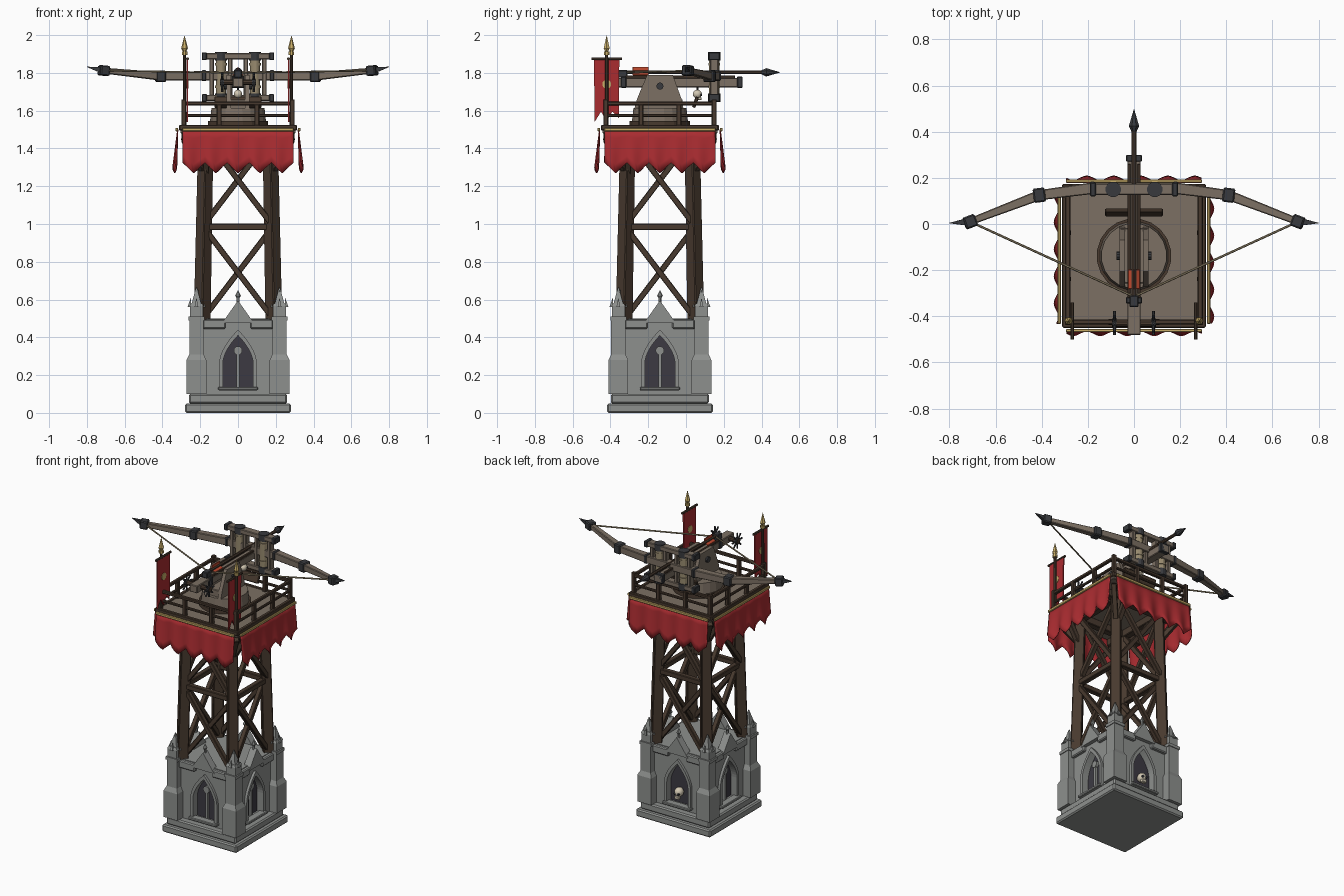
import bpy, bmesh, math
from mathutils import Matrix, Vector

if "Cube" in bpy.data.objects:
    bpy.data.objects.remove(bpy.data.objects["Cube"])

C = -0.138                      # tower axis offset in y
I = Matrix.Identity(4)


def material(name, rgb):
    m = bpy.data.materials.new(name)
    m.diffuse_color = (*rgb, 1)
    m.use_nodes = True
    m.node_tree.nodes["Principled BSDF"].inputs["Base Color"].default_value = m.diffuse_color
    return m


STONE = material("stone", (.27, .28, .27))
DARK = material("dark_wood", (.065, .042, .028))
WOOD = material("pale_wood", (.20, .16, .125))
IRON = material("iron", (.04, .042, .047))
RED = material("red_cloth", (.40, .025, .03))
GOLD = material("gold", (.58, .42, .14))
ROPE = material("rope", (.32, .26, .16))
PANE = material("dark_pane", (.045, .042, .055))
BONE = material("bone", (.65, .58, .45))
FEATHER = material("feather", (.55, .07, .03))


def finish(name, me, mat, M=I, bevel=0, smooth=False):
    ob = bpy.data.objects.new(name, me)
    bpy.context.collection.objects.link(ob)
    me.materials.clear()
    me.materials.append(mat)
    ob.matrix_world = M
    if bevel:
        b = ob.modifiers.new("bevel", 'BEVEL')
        b.width, b.segments = bevel, 1
    for p in me.polygons:
        p.use_smooth = smooth
    return ob


def from_bm(name, bm, mat, M=I, bevel=0, smooth=False):
    me = bpy.data.meshes.new(name)
    bm.to_mesh(me)
    bm.free()
    return finish(name, me, mat, M, bevel, smooth)


def box(name, loc, size, mat, M=I, bevel=.004, rx=0):
    bm = bmesh.new()
    bmesh.ops.create_cube(bm, size=1, matrix=Matrix.Translation(loc) @ Matrix.Rotation(rx, 4, 'X')
                          @ Matrix.Diagonal((*size, 1)))
    return from_bm(name, bm, mat, M, bevel)


def rod(name, p, q, r1, r2, mat, n=10, M=I, bevel=0):
    """Tapered n-sided bar from p to q; for n=4 the radii are half widths."""
    p, q = Vector(p), Vector(q)
    k = math.sqrt(2) if n == 4 else 1
    rot = (q - p).to_track_quat('Z', 'Y').to_matrix().to_4x4()
    bm = bmesh.new()
    bmesh.ops.create_cone(bm, cap_ends=True, segments=n, radius1=r1 * k, radius2=r2 * k, depth=(q - p).length,
                          matrix=Matrix.Translation((p + q) / 2) @ rot @ Matrix.Rotation(math.pi / n, 4, 'Z'))
    return from_bm(name, bm, mat, M, bevel)


def plate(name, loops, y0, y1, mat, M=I):
    """Outlines in x,z (later loops are holes) extruded from y0 to y1."""
    cu = bpy.data.curves.new(name, 'CURVE')
    cu.dimensions, cu.fill_mode, cu.extrude = '2D', 'BOTH', abs(y1 - y0) / 2
    for pts in loops:
        s = cu.splines.new('POLY')
        s.points.add(len(pts) - 1)
        for sp, (x, z) in zip(s.points, pts):
            sp.co = (x, z, 0, 1)
        s.use_cyclic_u = True
    tmp = bpy.data.objects.new("tmp", cu)
    bpy.context.collection.objects.link(tmp)
    dg = bpy.context.evaluated_depsgraph_get()
    me = bpy.data.meshes.new_from_object(tmp.evaluated_get(dg))
    bpy.data.objects.remove(tmp)
    me.transform(Matrix.Translation((0, (y0 + y1) / 2, 0)) @ Matrix.Rotation(math.pi / 2, 4, 'X'))
    return finish(name, me, mat, M)


def arch(w, z0, spring, apex, n=8):
    right = [(w * (1 - (i / n) ** 1.8), spring + (apex - spring) * i / n) for i in range(n + 1)]
    return [(w, z0)] + right + [(-x, z) for x, z in reversed(right[:-1])] + [(-w, z0)]


def skull(name, x, y, z, s, face, M=I):
    bm = bmesh.new()
    bmesh.ops.create_uvsphere(bm, u_segments=14, v_segments=10, radius=s,
                              matrix=Matrix.Translation((x, y, z)) @ Matrix.Diagonal((.9, 1, .95, 1)))
    from_bm(name, bm, BONE, M, smooth=True)
    box(name + "_jaw", (x, y + face * s * .5, z - s), (s, s * .8, s * .7), BONE, M, .003)
    for e in (-1, 1):
        rod(name + "_eye", (x + e * s * .38, y + face * s * .6, z - s * .15),
            (x + e * s * .38, y + face * s * 1.0, z - s * .15), s * .27, s * .25, IRON, 8, M)


# ---- stone base plinth and core
T = Matrix.Translation((0, C, 0))
box("plinth_lower", (0, 0, .025), (.56, .56, .05), STONE, T, .008)
box("plinth_upper", (0, 0, .075), (.52, .52, .05), STONE, T, .008)
box("window_backing", (0, 0, .29), (.37, .37, .38), PANE, T, 0)
box("base_roof", (0, 0, .485), (.42, .42, .03), STONE, T, 0)

for k in range(4):
    M = T @ Matrix.Rotation(k * math.pi / 2, 4, 'Z')
    # wall with pointed window, frame, sill, gable
    wall = [(-.2, .1), (.2, .1), (.2, .5), (-.2, .5)]
    plate("wall", [wall, arch(.08, .13, .26, .41)], -.215, -.18, STONE, M)
    plate("window_frame", [arch(.1, .13, .26, .44), arch(.08, .13, .26, .41)], -.232, -.21, STONE, M)
    box("window_sill", (0, -.225, .128), (.21, .05, .018), STONE, M)
    for x in (-.125, .125):
        box("cornice", (x, -.222, .47), (.12, .03, .05), STONE, M, .006)
    plate("gable", [[(-.085, .475), (.085, .475), (0, .595)]], -.24, -.19, STONE, M)
    rod("gable_finial", (0, -.215, .57), (0, -.215, .62), .008, .008, STONE, 6, M)
    rod("gable_finial_bud", (0, -.215, .605), (0, -.215, .62), .006, .015, STONE, 6, M)
    rod("gable_finial_tip", (0, -.215, .62), (0, -.215, .65), .015, 0, STONE, 6, M)
    if k == 2:
        skull("niche_skull", 0, -.212, .215, .032, -1, M)
    else:
        box("mullion", (0, -.19, .23), (.016, .022, .2), STONE, M, 0)
        rod("tracery_disc", (0, -.18, .33), (0, -.204, .33), .023, .023, STONE, 12, M)
    # corner buttress and pinnacle
    for z0, z1, a, b in ((.1, .28, .052, .052), (.28, .31, .052, .038), (.31, .49, .038, .038),
                         (.49, .51, .043, .043), (.51, .565, .034, .034), (.565, .58, .037, .03),
                         (.58, .665, .025, .002)):
        rod("buttress", (-.22, -.22, z0), (-.22, -.22, z1), a, b, STONE, 4, M)
    for x, y in ((-.037, 0), (.037, 0), (0, -.037), (0, .037)):
        rod("pinnacle_crocket", (-.22 + x, -.22 + y, .56), (-.22 + x * .8, -.22 + y * .8, .61), .01, 0, STONE, 4, M)
    rod("pinnacle_bud", (-.22, -.22, .635), (-.22, -.22, .65), .01, .01, STONE, 6, M)
    # timber legs, braces and deck supports
    rod("leg", (-.19, -.19, .48), (-.17, -.17, 1.48), .034, .031, DARK, 4, M, .005)
    box("mid_tie", (0, -.18, .985), (.33, .035, .035), DARK, M)
    for za, zb in ((.52, .96), (1.01, 1.45)):
        for s in (-1, 1):
            rod("cross_brace", (-.17 * s, -.185 + .008 * s, za), (.165 * s, -.175 + .008 * s, zb),
                .015, .015, DARK, 4, M, .003)
    box("deck_joist", (0, -.17, 1.455), (.6, .045, .05), DARK, M)
    rod("knee_brace", (-.17, -.18, 1.26), (-.17, -.285, 1.44), .016, .016, DARK, 4, M, .003)
    rod("knee_brace", (-.17, -.17, 1.26), (-.285, -.285, 1.46), .016, .016, DARK, 4, M, .003)
    box("deck_edge", (0, -.30, 1.51), (.62, .024, .03), DARK, M)
    # railing
    for x in (-.287, -.1, .1):
        h = .15 if x < -.2 else .125
        box("rail_post", (x, -.287, 1.51 + h / 2), (.026, .026, h), DARK, M)
    box("rail_top", (0, -.287, 1.638), (.59, .022, .02), DARK, M)
    box("rail_mid", (0, -.287, 1.575), (.58, .016, .016), DARK, M)
    # skirt cloth with jagged hem and gold trim
    nx, nt = 40, 5
    bm = bmesh.new()
    grid = []
    for i in range(nx + 1):
        u = i / nx
        tooth = 1 - abs(((u * 5) % 1) * 2 - 1)
        grid.append([bm.verts.new(((u - .5) * .585,
                                   -.322 - .016 * t / nt - .010 * (t / nt) * math.sin(u * 10 * math.pi),
                                   1.5 - (.175 + .055 * tooth) * t / nt)) for t in range(nt + 1)])
    for i in range(nx):
        for t in range(nt):
            bm.faces.new((grid[i][t], grid[i][t + 1], grid[i + 1][t + 1], grid[i + 1][t]))
    cloth = from_bm("skirt_cloth", bm, RED, M, smooth=True)
    cloth.modifiers.new("thick", 'SOLIDIFY').thickness = .006
    box("skirt_trim", (0, -.324, 1.5), (.59, .014, .018), GOLD, M, .003)

# ---- deck and turntable
box("deck", (0, 0, 1.5), (.61, .61, .04), WOOD, T)
rod("turntable_ring", (0, C, 1.52), (0, C, 1.545), .162, .162, DARK, 20)
rod("turntable", (0, C, 1.545), (0, C, 1.615), .15, .142, WOOD, 20)
box("carriage_block", (0, C, 1.635), (.12, .24, .05), WOOD)
for s in (-1, 1):
    side = [(C - .135, 1.61), (C + .125, 1.61), (C + .115, 1.66), (C + .068, 1.79), (C - .068, 1.79), (C - .122, 1.66)]
    plate("carriage_cheek", [side], -.012, .012, WOOD,
          Matrix.Translation((s * .05, 0, 0)) @ Matrix.Rotation(math.pi / 2, 4, 'Z'))
    rod("pivot_cap", (s * .06, C, 1.73), (s * .075, C, 1.73), .019, .019, IRON, 10)

# ---- stock, trigger and windlass
box("stock", (0, -.09, 1.748), (.058, .78, .05), WOOD)
for s in (-1, 1):
    box("bolt_groove_rail", (s * .022, -.03, 1.778), (.014, .58, .014), DARK, bevel=.002)
for y in (.285, -.33):
    box("stock_band", (0, y, 1.75), (.068, .03, .06), IRON)
box("trigger_block", (0, -.335, 1.795), (.04, .05, .04), IRON)
rod("windlass_drum", (-.095, -.43, 1.75), (.095, -.43, 1.75), .016, .016, DARK)
for s in (-1, 1):
    rod("windlass_hub", (s * .075, -.43, 1.75), (s * .093, -.43, 1.75), .022, .022, IRON, 10)
    for a in range(4):
        d = Vector((0, math.cos(a * math.pi / 4), math.sin(a * math.pi / 4))) * .052
        c = Vector((s * .084, -.43, 1.75))
        rod("windlass_spoke", c - d, c + d, .006, .006, IRON, 6)

# ---- torsion frame
for z in (1.888, 1.668):
    box("frame_beam", (0, .15, z), (.37, .05, .032), WOOD)
    for s in (-1, 1):
        box("frame_beam_cap", (s * .178, .15, z), (.026, .06, .042), IRON)
        rod("skein_washer", (s * .09, .15, z - .022), (s * .09, .15, z + .022), .034, .034, IRON, 12)
for s in (-1, 1):
    rod("rope_skein", (s * .09, .15, 1.68), (s * .09, .15, 1.88), .028, .028, ROPE, 12)
    for z in (1.72, 1.84):
        rod("skein_wrap", (s * .09, .15, z), (s * .09, .15, z + .012), .032, .032, ROPE, 12)
    for x in (.042, .14):
        box("frame_post", (s * x, .15, 1.778), (.024, .044, .2), WOOD)
    # bow arm in three spans with iron bands and pointed tip
    pts = [(0, .155, 1.785), (.18, .155, 1.785), (.41, .125, 1.782), (.71, .01, 1.812), (.8, .004, 1.832)]
    p = [Vector((s * x, y, z)) for x, y, z in pts]
    for a, b, r1, r2 in ((0, 1, .025, .025), (1, 2, .025, .022), (2, 3, .022, .015)):
        rod("bow_arm", p[a], p[b], r1, r2, WOOD, 4, bevel=.004)
    rod("bow_tip", p[3], p[4], .018, .001, IRON, 4)
    for i, r, h in ((1, .029, .013), (2, .031, .026), (3, .027, .026)):
        d = (p[i] - p[i - 1]).normalized() * h
        rod("bow_band", p[i] - d, p[i] + d, r, r, IRON, 4, bevel=.006)
    rod("bow_string", p[3], (0, -.315, 1.8), .005, .005, ROPE, 6)

# ---- loaded bolt
rod("bolt_shaft", (0, -.31, 1.803), (0, .43, 1.803), .011, .011, DARK, 8)
rod("bolt_head_socket", (0, .40, 1.803), (0, .425, 1.803), .012, .024, IRON, 8)
rod("bolt_head", (0, .425, 1.803), (0, .5, 1.803), .024, 0, IRON, 8)
for a in range(3):
    box("bolt_feather", (0, -.24, .014), (.006, .085, .03), FEATHER,
        Matrix.Translation((0, 0, 1.803)) @ Matrix.Rotation(a * 2 * math.pi / 3, 4, 'Y'), .002)

# ---- slanted guard plate and trophy skull under the stock
box("guard_plate", (0, .05, 1.645), (.25, .018, .06), DARK, rx=-.35)
rod("skull_hanger", (0, .06, 1.7), (0, .06, 1.74), .006, .006, IRON, 6)
skull("trophy_skull", 0, .06, 1.688, .024, 1)

# ---- standards on the front corners
for s in (-1, 1):
    x, y = s * .283, -.42
    rod("banner_pole", (x, y, 1.5), (x, y, 1.91), .010, .009, DARK, 8)
    rod("spear_collar", (x, y, 1.895), (x, y, 1.912), .016, .016, GOLD, 8)
    rod("spear_base", (x, y, 1.912), (x, y, 1.93), .008, .018, GOLD, 6)
    rod("spear_point", (x, y, 1.93), (x, y, 2.0), .018, 0, GOLD, 6)
    bx = s * .268
    rod("banner_bar", (bx, y - .08, 1.875), (bx, y + .08, 1.875), .008, .008, DARK, 8)
    flag = [(-.067, 1.87), (.067, 1.87), (.064, 1.56), (.03, 1.595), (0, 1.545), (-.03, 1.595), (-.064, 1.54)]
    F = Matrix.Translation((bx, y, 0)) @ Matrix.Rotation(math.pi / 2, 4, 'Z')
    plate("banner", [flag], -.004, .004, RED, F)
    rod("banner_emblem", (0, -.007, 1.74), (0, .007, 1.74), .024, .024, GOLD, 12, F)
